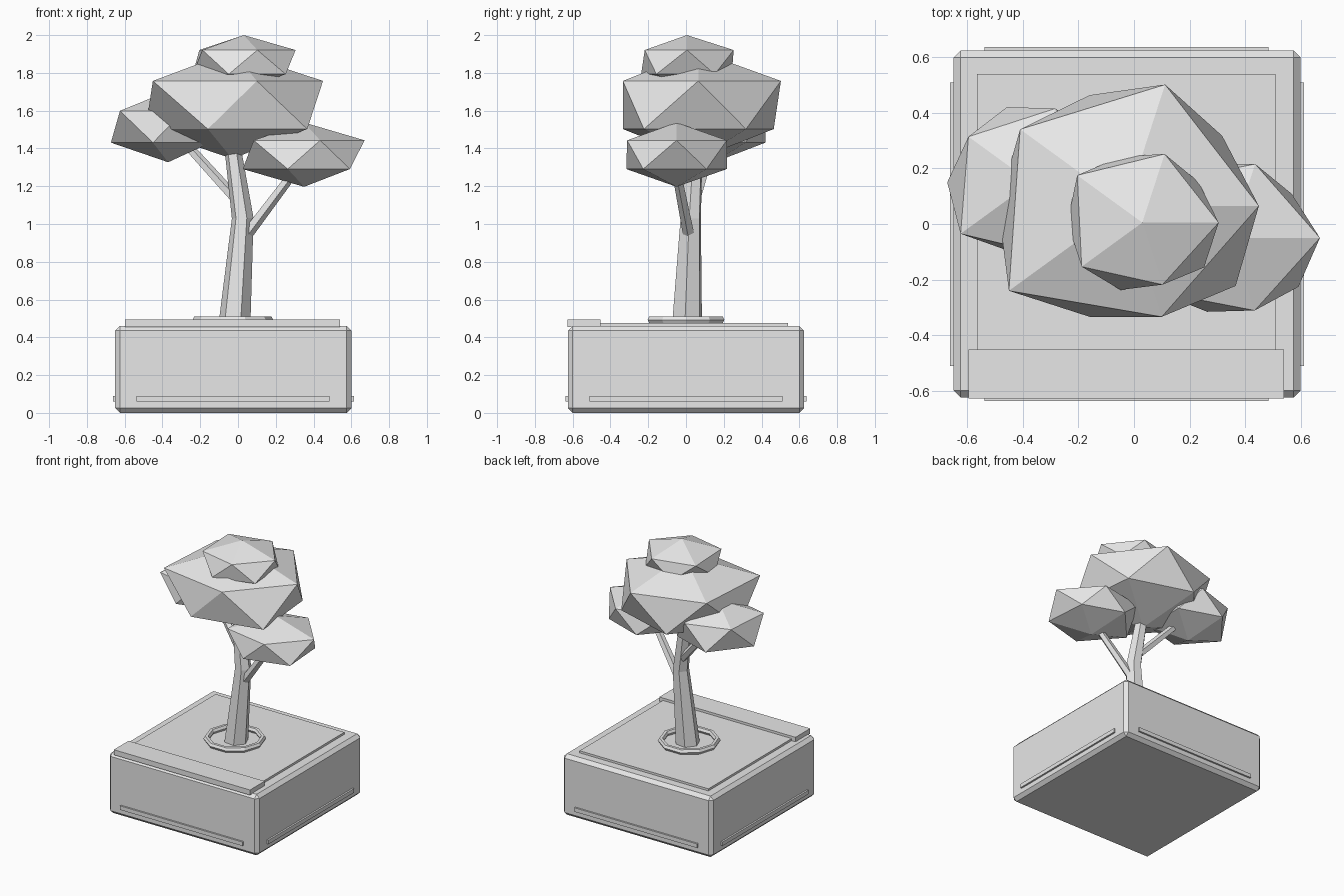
import bpy, bmesh
from math import cos, sin, radians, tau
from mathutils import Vector

if "Cube" in bpy.data.objects:
    bpy.data.objects.remove(bpy.data.objects["Cube"], do_unlink=True)

# Single plain material
grey = bpy.data.materials.new("light grey")
grey.use_nodes = True
GREY = (0.8, 0.8, 0.8, 1)
grey.diffuse_color = GREY
next(n for n in grey.node_tree.nodes if n.type == 'BSDF_PRINCIPLED').inputs["Base Color"].default_value = GREY


def finish(name, bm):
    bmesh.ops.recalc_face_normals(bm, faces=bm.faces)
    mesh = bpy.data.meshes.new(name)
    bm.to_mesh(mesh)
    bm.free()
    mesh.materials.append(grey)
    obj = bpy.data.objects.new(name, mesh)
    bpy.context.scene.collection.objects.link(obj)
    return obj


def box(name, low, high, bevel=0):
    low, high = Vector(low), Vector(high)
    bm = bmesh.new()
    bmesh.ops.create_cube(bm, size=1)
    bmesh.ops.scale(bm, vec=high - low, verts=bm.verts)
    bmesh.ops.translate(bm, vec=(low + high) / 2, verts=bm.verts)
    if bevel:
        bmesh.ops.bevel(bm, geom=bm.edges[:], offset=bevel, segments=1,
                        affect='EDGES', profile=0.5)
    return finish(name, bm)


def limb(name, points, radii, sides=6, turn=-8):
    """Tapered faceted tube through a few points."""
    points = [Vector(p) for p in points]
    bm = bmesh.new()
    rings = []
    for i, (p, r) in enumerate(zip(points, radii)):
        along = points[min(i + 1, len(points) - 1)] - points[max(i - 1, 0)]
        spin = Vector((0, 0, 1)).rotation_difference(along)
        angles = [radians(turn) + tau * k / sides for k in range(sides)]
        rings.append([bm.verts.new(p + spin @ Vector((r * cos(a), r * sin(a), 0)))
                      for a in angles])
    for a, b in zip(rings, rings[1:]):
        for k in range(sides):
            n = (k + 1) % sides
            bm.faces.new((a[k], a[n], b[n], b[k]))
    bm.faces.new(rings[0])
    bm.faces.new(rings[-1])
    return finish(name, bm)


def clump(name, centre, half_height, upper, lower):
    """Irregular icosahedron: two staggered rings of radii between two poles."""
    centre = Vector(centre)
    pole = Vector((0, 0, half_height))
    bm = bmesh.new()

    def ring(radii, start, level):
        return [bm.verts.new(centre + pole * level + Vector((
            r * cos(start + tau * k / 5), r * sin(start + tau * k / 5), 0)))
            for k, r in enumerate(radii)]

    top, bottom = bm.verts.new(centre + pole), bm.verts.new(centre - pole)
    up, low = ring(upper, 0, 0.447), ring(lower, tau / 10, -0.447)
    for k in range(5):
        n = (k + 1) % 5
        bm.faces.new((top, up[k], up[n]))
        bm.faces.new((up[k], low[k], up[n]))
        bm.faces.new((up[n], low[k], low[n]))
        bm.faces.new((bottom, low[n], low[k]))
    return finish(name, bm)


# Planter block with top slab and front ledge
box("planter", (-0.65, -0.625, 0), (0.6, 0.625, 0.46), 0.025)
box("soil_slab", (-0.565, -0.455, 0.45), (0.51, 0.54, 0.476))
box("front_ledge", (-0.597, -0.628, 0.455), (0.54, -0.453, 0.494))

# Thin trim bars low on each side
for side, s in (("front", -1), ("back", 1)):
    y = sorted((s * 0.6, s * 0.638))
    box(side + "_trim", (-0.538, y[0], 0.06), (0.485, y[1], 0.09))
for side, s in (("right", -1), ("left", 1)):
    x = sorted((-0.025 + s * 0.6, -0.025 + s * 0.638))
    box(side + "_trim", (x[0], -0.512, 0.06), (x[1], 0.51, 0.09))

# Faceted ring round the foot of the trunk
bpy.ops.mesh.primitive_torus_add(location=(-0.027, 0, 0.493), major_segments=10,
                                 minor_segments=6, major_radius=0.193,
                                 minor_radius=0.021)
ring_obj = bpy.context.object
ring_obj.name = "root_ring"
ring_obj.data.materials.append(grey)

# Trunk and branches
limb("trunk", [(-0.02, 0.005, 0.45), (0.025, 0.025, 1.03), (-0.035, 0.05, 1.45)],
     [0.086, 0.058, 0.042])
limb("left_branch", [(-0.01, 0.05, 1.13), (-0.31, 0.15, 1.46)], [0.03, 0.025], 5)
limb("right_branch", [(0.05, 0.015, 0.95), (0.3, -0.05, 1.28)], [0.032, 0.025], 5)

# Foliage
clump("main_foliage", (-0.03, 0.065, 1.63), 0.285,
      [0.48, 0.46, 0.47, 0.52, 0.42], [0.43, 0.42, 0.46, 0.42, 0.49])
clump("top_foliage", (0.03, 0.005, 1.857), 0.143,
      [0.275, 0.26, 0.29, 0.27, 0.235], [0.25, 0.25, 0.27, 0.255, 0.275])
clump("right_foliage", (0.35, -0.05, 1.367), 0.17,
      [0.32, 0.28, 0.33, 0.33, 0.275], [0.27, 0.28, 0.325, 0.28, 0.3])
clump("left_foliage", (-0.37, 0.15, 1.515), 0.188,
      [0.3, 0.28, 0.28, 0.315, 0.28], [0.28, 0.285, 0.303, 0.26, 0.28])
